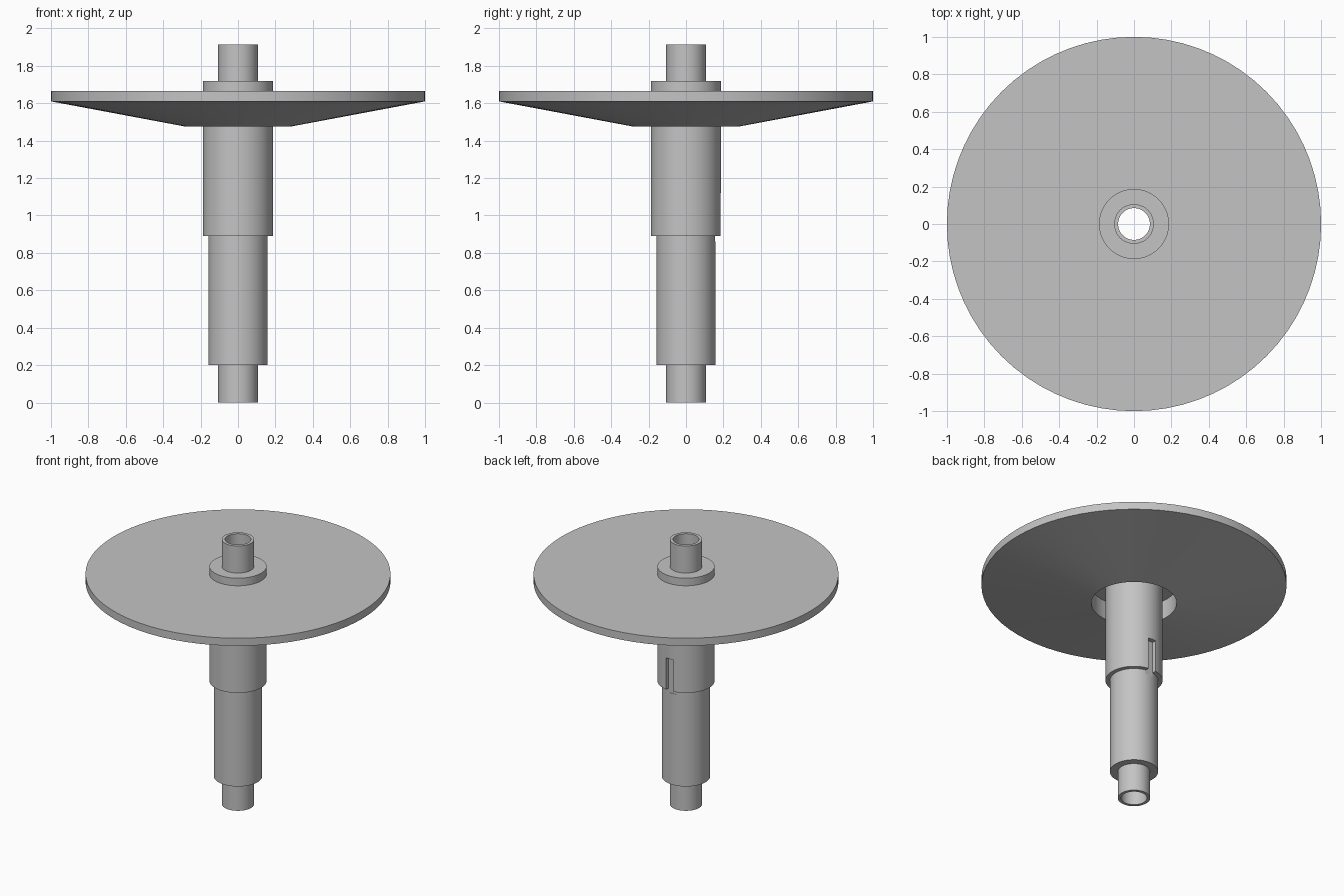
import bpy
import bmesh
import math

cube = bpy.data.objects.get("Cube")
if cube:
    bpy.data.objects.remove(cube, do_unlink=True)

SEGMENTS = 72

metal = bpy.data.materials.new("grey metal")
metal.use_nodes = True
GREY = (0.55, 0.55, 0.55, 1)
metal.diffuse_color = GREY
metal.node_tree.nodes["Principled BSDF"].inputs["Base Color"].default_value = GREY


def lathe(name, profile):
    """Spin a closed (radius, height) profile around the z axis."""
    bm = bmesh.new()
    verts = [bm.verts.new((r, 0, z)) for r, z in profile]
    edges = [bm.edges.new((verts[i - 1], verts[i])) for i in range(len(verts))]
    bmesh.ops.spin(bm, geom=verts + edges, cent=(0, 0, 0), axis=(0, 0, 1),
                   angle=math.tau, steps=SEGMENTS, use_merge=True)
    bmesh.ops.remove_doubles(bm, verts=bm.verts, dist=0.0001)
    bmesh.ops.recalc_face_normals(bm, faces=bm.faces)
    mesh = bpy.data.meshes.new(name)
    bm.to_mesh(mesh)
    bm.free()
    mesh.materials.append(metal)
    obj = bpy.data.objects.new(name, mesh)
    bpy.context.collection.objects.link(obj)
    return obj


def select_only(obj):
    bpy.ops.object.select_all(action='DESELECT')
    obj.select_set(True)
    bpy.context.view_layer.objects.active = obj


# Hollow stepped shaft
BORE, END, LOWER, COLLAR = 0.085, 0.106, 0.158, 0.187
shaft = lathe("stepped_shaft", [
    (BORE, 0), (END, 0), (END, 0.2), (LOWER, 0.2), (LOWER, 0.89),
    (COLLAR, 0.89), (COLLAR, 1.72), (END, 1.72), (END, 1.915), (BORE, 1.915)])

# Disc with a conical underside and a recess around the shaft
disc = lathe("tapered_disc", [
    (COLLAR - 0.01, 1.61), (0.28, 1.61), (0.28, 1.475), (1.0, 1.61),
    (1.0, 1.665), (COLLAR - 0.01, 1.665)])

# Keyway, open at the lower end of the collar on the back
bpy.ops.mesh.primitive_cube_add(size=1, location=(0, 0.205, 0.99))
cutter = bpy.context.object
cutter.name = "keyway_cutter"
cutter.scale = (0.06, 0.1, 0.26)
cutter.hide_render = True
keyway = shaft.modifiers.new("keyway", 'BOOLEAN')
keyway.operation = 'DIFFERENCE'
keyway.solver = 'EXACT'
keyway.object = cutter
select_only(shaft)
bpy.ops.object.modifier_apply(modifier=keyway.name)
bpy.data.objects.remove(cutter, do_unlink=True)

for part in (shaft, disc):
    select_only(part)
    bpy.ops.object.shade_smooth_by_angle(angle=math.radians(8))
